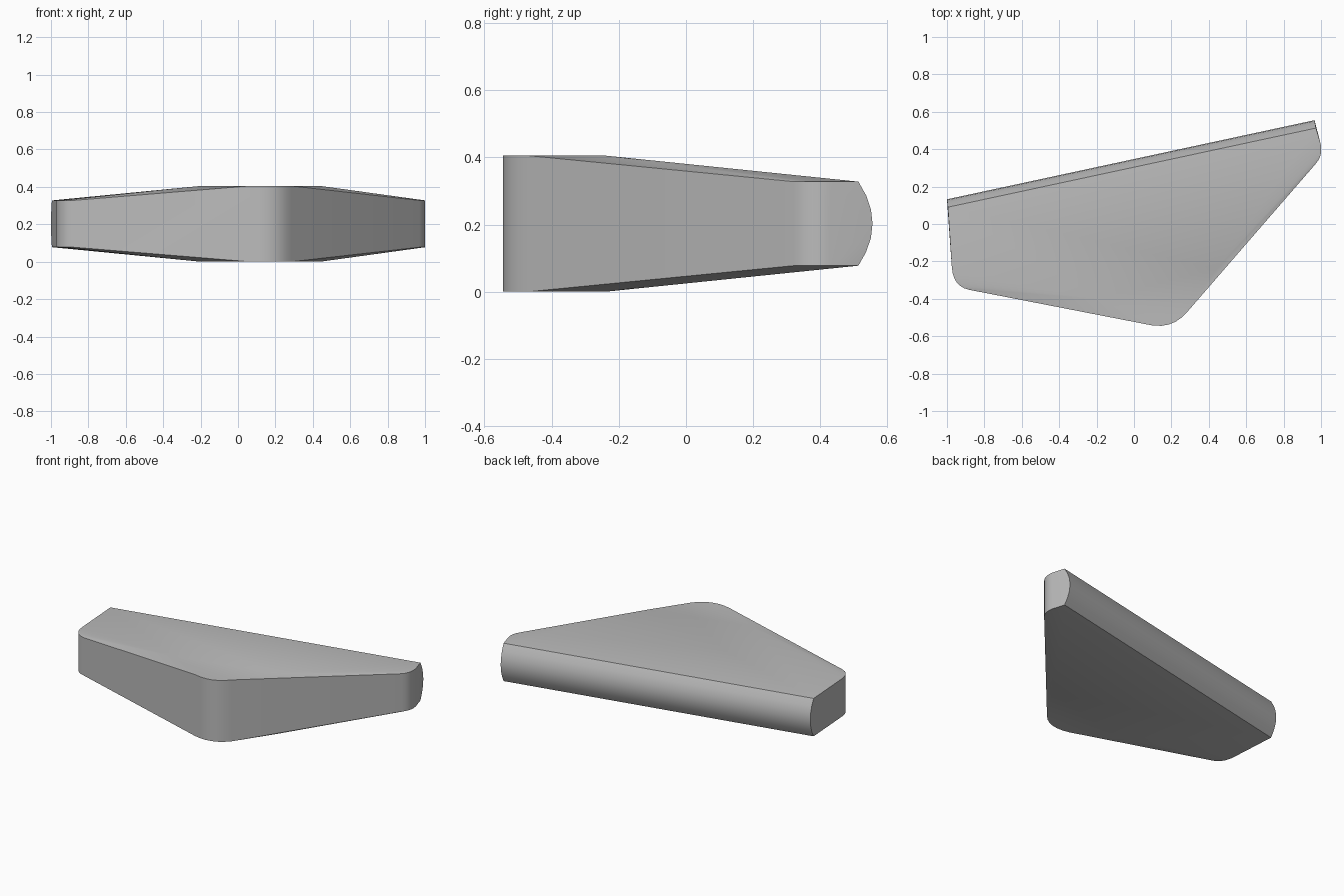
import bpy, bmesh, math
from mathutils import Vector

cube = bpy.data.objects.get("Cube")
if cube:
    bpy.data.objects.remove(cube, do_unlink=True)

MID, THICK, THIN = 0.2025, 0.2025, 0.125   # middle height, half thicknesses


def rounded(a, corner, b, steps=6):
    """Points of a rounded corner from a to b."""
    a, c, b = Vector(a), Vector(corner), Vector(b)
    return [a * (1 - t) ** 2 + c * 2 * t * (1 - t) + b * t * t
            for t in (i / steps for i in range(steps + 1))]


# Plan outline: thick front corner, thin rounded ends
front_corner = rounded((0.06, -0.535), (0.2, -0.572), (0.285, -0.47))
left_corner = rounded((0.97, 0.32), (1.02, 0.375), (0.99, 0.455))
right_corner = rounded((-0.88, -0.352), (-0.968, -0.335), (-0.974, -0.23))
crown = [Vector((-0.2, -0.4)), Vector((0.44, -0.24))]   # ends of the flat crown

bm = bmesh.new()
for points, half in ((front_corner + crown, THICK),
                     (left_corner + right_corner, THIN)):
    for p in points:
        for side in (-1, 1):
            bm.verts.new((p.x, p.y, MID + side * half))

# Bowed back edge, an arc swept from end to end
ARC = 6
for start, out in (((-0.995, 0.09), (-0.005, 0.042)),
                   ((0.973, 0.513), (-0.008, 0.042))):
    for i in range(ARC + 1):
        s = 2 * i / ARC - 1
        bulge = 1 - s * s
        bm.verts.new((start[0] + out[0] * bulge, start[1] + out[1] * bulge,
                      MID + s * THIN))

# Skin the convex body
hull = bmesh.ops.convex_hull(bm, input=bm.verts[:])
spare = {v for v in hull["geom_interior"] + hull["geom_unused"]
         if isinstance(v, bmesh.types.BMVert) and not v.link_faces}
bmesh.ops.delete(bm, geom=list(spare), context="VERTS")
bmesh.ops.dissolve_limit(bm, angle_limit=math.radians(0.5),
                         verts=bm.verts[:], edges=bm.edges[:])
bmesh.ops.recalc_face_normals(bm, faces=bm.faces[:])
mesh = bpy.data.meshes.new("tapered_fin")
bm.to_mesh(mesh)
bm.free()

fin = bpy.data.objects.new("tapered_fin", mesh)
bpy.context.collection.objects.link(fin)

# Plain grey material
grey = bpy.data.materials.new("light_grey")
grey.use_nodes = True
colour = (0.5, 0.5, 0.5, 1)
grey.diffuse_color = colour
grey.node_tree.nodes["Principled BSDF"].inputs["Base Color"].default_value = colour
mesh.materials.append(grey)

bpy.ops.object.select_all(action="DESELECT")
fin.select_set(True)
bpy.context.view_layer.objects.active = fin
bpy.ops.object.shade_smooth_by_angle(angle=math.radians(35))
